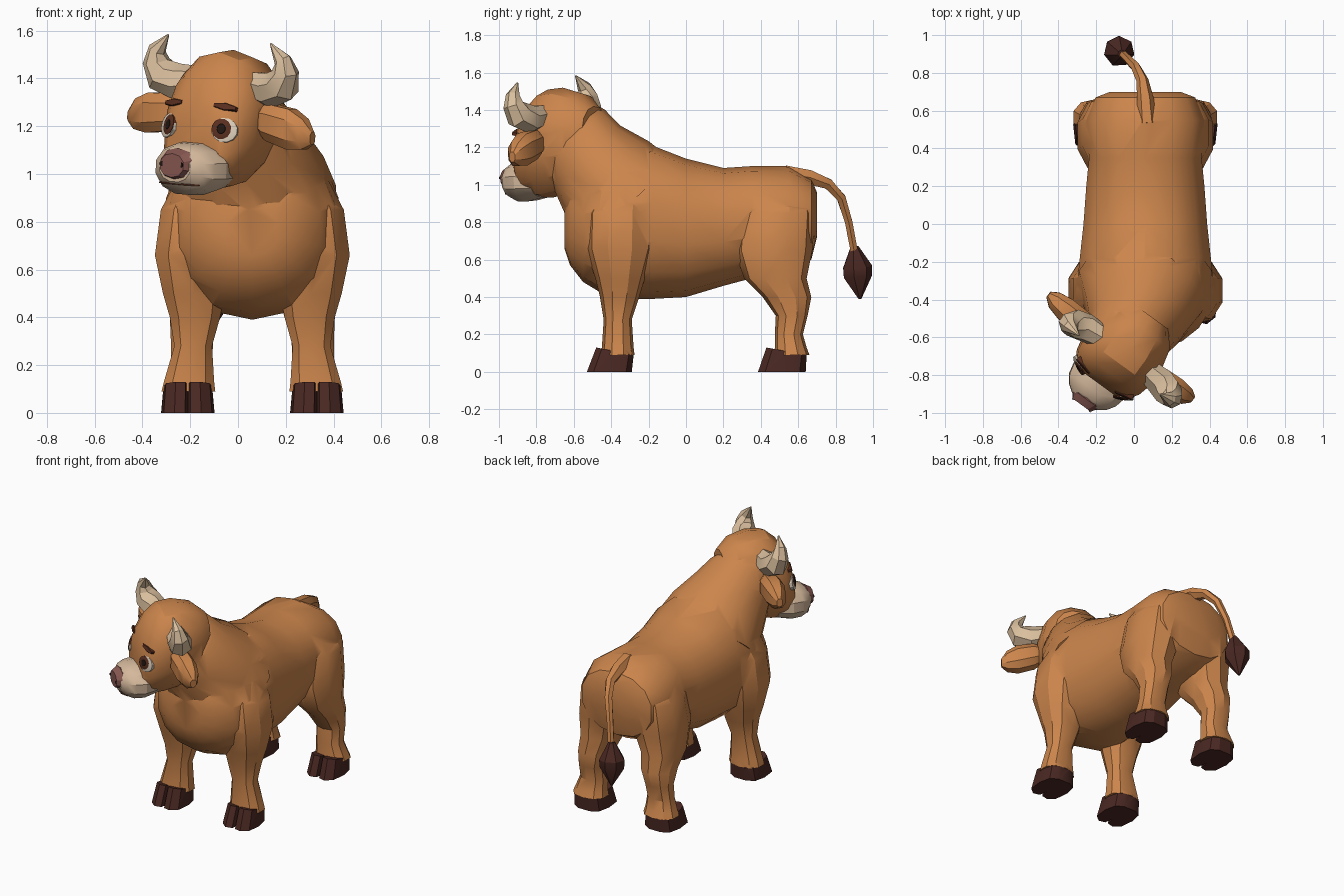
import bpy, bmesh
from math import sin, cos, pi, radians, copysign
from mathutils import Vector, Matrix
from mathutils.bvhtree import BVHTree

if "Cube" in bpy.data.objects:
    bpy.data.objects.remove(bpy.data.objects["Cube"])


def material(name, rgb):
    m = bpy.data.materials.new(name)
    m.diffuse_color = (*rgb, 1)
    m.use_nodes = True
    m.node_tree.nodes["Principled BSDF"].inputs["Base Color"].default_value = m.diffuse_color
    return m


BROWN = material("brown_hide", (0.60, 0.235, 0.072))
HOOF = material("dark_hoof", (0.068, 0.021, 0.016))
HORN = material("horn_cream", (0.70, 0.52, 0.34))
MUZZLE = material("muzzle_cream", (0.66, 0.48, 0.33))
NOSE = material("nose_pink", (0.25, 0.10, 0.085))
WHITE = material("eye_white", (0.70, 0.60, 0.48))
IRIS = material("iris_brown", (0.10, 0.028, 0.014))
PUPIL = material("pupil_black", (0.015, 0.008, 0.006))

CX = 0.06  # the body's own centre line
# Head frame: turned towards -x and slightly rolled, local heights are absolute
HEAD = (Matrix.Translation((-0.06, -0.69, 1.3)) @ Matrix.Rotation(radians(-36), 4, 'Z')
        @ Matrix.Rotation(radians(4), 4, 'Y') @ Matrix.Translation((0, 0, -1.3)))


def ring(c, a, b, n=12, p=2.0):
    """Superellipse section with half axes a and b."""
    c, a, b = Vector(c), Vector(a), Vector(b)
    pts = []
    for i in range(n):
        t = 2 * pi * (i + 0.5) / n
        ca, sa = cos(t), sin(t)
        pts.append(c + a * copysign(abs(ca) ** (2 / p), ca) + b * copysign(abs(sa) ** (2 / p), sa))
    return pts


def loft(name, rings, mat, matrix=None, angle=28):
    """Skin a list of equal sections, cap both ends."""
    bm = bmesh.new()
    rows = [[bm.verts.new(p) for p in r] for r in rings]
    n = len(rows[0])
    for r0, r1 in zip(rows, rows[1:]):
        for i in range(n):
            bm.faces.new((r0[i], r0[(i + 1) % n], r1[(i + 1) % n], r1[i]))
    bm.faces.new(rows[0])
    bm.faces.new(rows[-1])
    bmesh.ops.recalc_face_normals(bm, faces=bm.faces)
    tree = BVHTree.FromBMesh(bm)
    if matrix:
        bm.transform(matrix)
    me = bpy.data.meshes.new(name)
    bm.to_mesh(me)
    bm.free()
    me.materials.append(mat)
    me.shade_smooth()
    me.set_sharp_from_angle(angle=radians(angle))
    bpy.context.collection.objects.link(bpy.data.objects.new(name, me))
    return tree


def tube(name, path, mat, ref, n=8, matrix=None):
    """Round tube through points (x, y, z, radius)."""
    rings = []
    for i, p in enumerate(path):
        t = (Vector(path[min(i + 1, len(path) - 1)][:3]) - Vector(path[max(i - 1, 0)][:3])).normalized()
        a = t.cross(Vector(ref)).normalized()
        rings.append(ring(p[:3], a * p[3], t.cross(a) * p[3], n))
    loft(name, rings, mat, matrix)


def along_y(sections, x=0.0, sign=1, n=14, p=2.2):
    """Upright sections (y, z bottom, z top, half width)."""
    return [ring((x, sign * y, (z0 + z1) / 2), (w, 0, 0), (0, 0, (z1 - z0) / 2), n, p)
            for y, z0, z1, w in sections]


# Trunk
loft("body", along_y([
    (0.70, 0.72, 0.96, 0.19), (0.67, 0.60, 1.03, 0.27), (0.55, 0.53, 1.10, 0.32),
    (0.35, 0.50, 1.10, 0.305), (0.20, 0.46, 1.09, 0.32), (0.0, 0.40, 1.14, 0.335),
    (-0.18, 0.39, 1.21, 0.355), (-0.32, 0.39, 1.20, 0.37), (-0.45, 0.42, 1.14, 0.355),
    (-0.55, 0.48, 1.06, 0.29), (-0.62, 0.57, 0.98, 0.20), (-0.65, 0.66, 0.87, 0.11)], CX), BROWN)

# Neck, leaning forward and up into the head
lean = Vector((0, 0.73, 0.68))
loft("neck", [ring((x, y, z), (w, 0, 0), lean * r, 14) for x, y, z, w, r in (
    (0.06, -0.30, 0.90, 0.36, 0.33), (0.05, -0.42, 1.03, 0.315, 0.30), (0.02, -0.53, 1.15, 0.26, 0.245),
    (-0.02, -0.60, 1.25, 0.225, 0.225), (-0.04, -0.64, 1.32, 0.16, 0.18))], BROWN)

# Legs: sections (z, inner x, outer x, front y, back y), hooves: front and back y at sole and top
LEGS = {
    "front": ([(0.09, .15, .385, -.455, -.275), (0.13, .155, .375, -.45, -.28), (0.28, .165, .33, -.44, -.29),
               (0.40, .13, .35, -.46, -.25), (0.50, .11, .38, -.485, -.22), (0.66, .08, .415, -.535, -.17),
               (0.85, .06, .39, -.53, -.17), (1.0, .06, .31, -.46, -.18), (1.1, .08, .22, -.40, -.22)],
              (-.53, -.29, -.48, -.28)),
    "rear": ([(0.09, .15, .385, .47, .66), (0.13, .16, .37, .475, .645), (0.20, .165, .345, .475, .625),
              (0.30, .16, .345, .48, .65), (0.40, .13, .35, .41, .67), (0.50, .10, .36, .31, .645),
              (0.65, .05, .365, .26, .675), (0.85, .04, .34, .28, .685), (0.98, .06, .25, .36, .64)],
             (.385, .64, .43, .645)),
}
# Cloven outline, front at -1
half = [(0.10, -0.92), (0.5, -1), (0.9, -0.7), (1, 0.1), (0.85, 0.75), (0.4, 1)]
CLOVEN = [(0, -0.4)] + half + [(-x, y) for x, y in reversed(half)]

for end, (sections, (y0, y1, y2, y3)) in LEGS.items():
    for side, s in (("left", 1), ("right", -1)):
        loft(f"{end}_leg_{side}",
             [ring((CX + s * (x0 + x1) / 2, (f + b) / 2, z), ((x1 - x0) / 2, 0, 0), (0, (b - f) / 2, 0), 10, 2.25)
              for z, x0, x1, f, b in sections], BROWN)
        loft(f"{end}_hoof_{side}",
             [[Vector((CX + s * 0.27 + x * w, (f + b) / 2 + y * (b - f) / 2, z - tilt * y)) for x, y in CLOVEN]
              for z, w, f, b, tilt in ((0, .112, y0, y1, 0), (.11, .102, y2, y3, .02))], HOOF)

# Tail and tuft
tube("tail", [(.07, .53, 1.06, .05), (.06, .66, 1.04, .045), (.045, .76, 1.005, .032), (.01, .83, .93, .027),
              (-.03, .87, .80, .023), (-.06, .90, .64, .022)], BROWN, (1, 0, 0), 6)
tube("tail_tuft", [(-.065, .90, .67, .022), (-.078, .914, .56, .082), (-.08, .916, .51, .08),
                   (-.085, .93, .39, .008)], HOOF, (1, 0, 0), 7)

# Head and muzzle, sections measured forward in the head frame
head_tree = loft("head", along_y([
    (-.25, 1.10, 1.42, .12), (-.17, 1.0, 1.49, .19), (-.05, .95, 1.52, .22), (.05, .93, 1.51, .22),
    (.12, .93, 1.45, .205), (.17, .94, 1.36, .175), (.20, .98, 1.26, .135)], 0, -1), BROWN, HEAD)
loft("muzzle", along_y([
    (.09, .93, 1.10, .14), (.18, .91, 1.135, .17), (.245, .91, 1.13, .155),
    (.29, .93, 1.115, .125), (.322, .965, 1.085, .08)], 0, -1, 12), MUZZLE, HEAD)
loft("nose", along_y([(.25, 1.0, 1.09, .06), (.305, .972, 1.108, .088), (.345, .985, 1.085, .062)], 0, -1, 10),
     NOSE, HEAD)
loft("mouth", [[Vector((x, y, z)) for x, y in ((-.105, -.285), (-.06, -.314), (.06, -.314), (.105, -.285))]
               for z in (.955, .961)], IRIS, HEAD)


def plate(name, u, z, w, h, lift, mat, n=12, roll=0.0):
    """Thin plate lying on the head surface at local (u, z)."""
    hit, nor, _, _ = head_tree.ray_cast(Vector((u, -1, z)), Vector((0, 1, 0)))
    a = Vector((0, 0, 1)).cross(nor).normalized()
    b = nor.cross(a)
    a, b = a * cos(roll) + b * sin(roll), b * cos(roll) - a * sin(roll)
    loft(name, [ring(hit + nor * d, a * w * k, b * h * k, n) for d, k in
                ((-0.02, 1), (lift - 0.003, 1), (lift, 0.85))], mat, HEAD)


for side, s in (("left", 1), ("right", -1)):
    # Eyes and brows
    plate(f"eye_white_{side}", s * .146, 1.193, .056, .052, .005, WHITE)
    plate(f"iris_{side}", s * .134, 1.197, .042, .044, .008, IRIS)
    plate(f"pupil_{side}", s * .134, 1.197, .020, .024, .010, PUPIL)
    plate(f"brow_{side}", s * .132, 1.290, .058, .016, .008, IRIS, 6, -s * 0.1)
    # Nostrils
    loft(f"nostril_{side}", [ring((s * .045, y, 1.04), (.016, s * -.008, 0), (0, 0, .012), 8)
                             for y in (-.32, -.344)], PUPIL, HEAD)
    # Horns, out then up and in
    tube(f"horn_{side}", [(s * x, y, z, r) for x, y, z, r in (
        (.14, .01, 1.38, .062), (.24, 0, 1.368, .078), (.31, -.02, 1.395, .078), (.335, -.035, 1.45, .058),
        (.325, -.045, 1.50, .038), (.265, -.055, 1.565, .004))], HORN, (0, 1, 0), 7, HEAD)
    # Ears, thick leaves, slightly drooping and shorter on the near side
    k = 1.01 - 0.05 * s
    loft(f"ear_{side}", [ring((s * u * k, y, z - (u - .17) * .05 * (1 + s)), (0, d, 0), (0, 0, h), 8, 2.5)
                         for u, y, z, d, h in (
        (.17, .01, 1.245, .035, .04), (.25, .01, 1.24, .068, .082), (.36, .015, 1.23, .068, .09),
        (.43, .02, 1.22, .052, .068), (.47, .025, 1.21, .02, .028))], BROWN, HEAD)

# Merge the hide, muzzle, nose and hooves into one clean skin without hidden inner walls
KEYS = ("neck", "head", "leg", "hoof", "tail", "ear", "muzzle", "nose")
body = bpy.data.objects["body"]
parts = bpy.data.collections.new("merged_parts")
bpy.context.scene.collection.children.link(parts)
for ob in list(bpy.data.objects):
    if any(w in ob.name.split("_") for w in KEYS):
        parts.objects.link(ob)
mod = body.modifiers.new("union", 'BOOLEAN')
mod.operation, mod.operand_type, mod.solver = 'UNION', 'COLLECTION', 'EXACT'
mod.collection, mod.material_mode = parts, 'TRANSFER'
bpy.context.view_layer.update()
skin = bpy.data.meshes.new_from_object(body.evaluated_get(bpy.context.evaluated_depsgraph_get()))
body.modifiers.clear()
body.data = skin
body.name = "body_head_and_legs"
skin.shade_smooth()
skin.set_sharp_from_angle(angle=radians(30))
for ob in list(parts.objects):
    bpy.data.objects.remove(ob)
bpy.data.collections.remove(parts)
